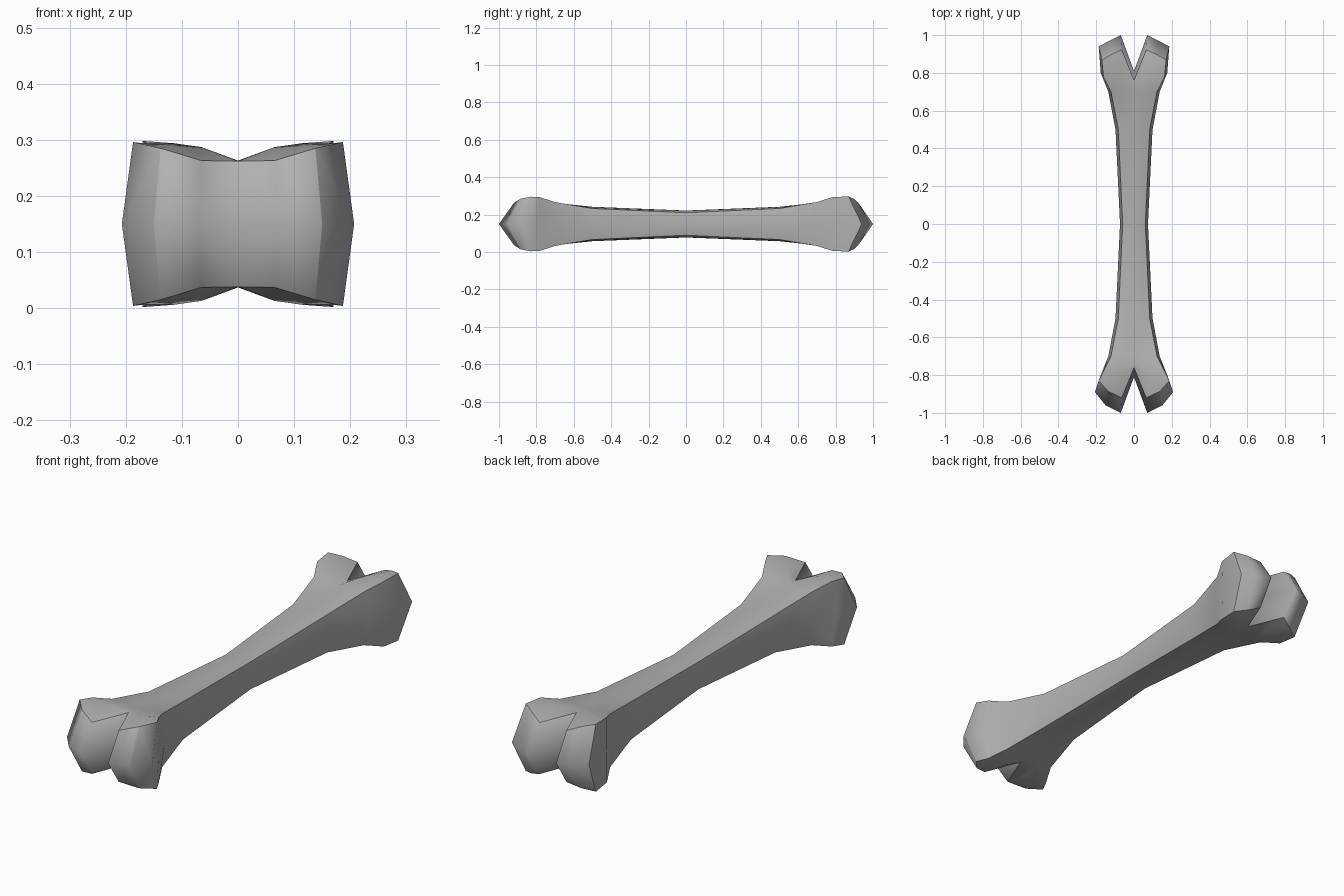
import bpy, bmesh

if "Cube" in bpy.data.objects:
    bpy.data.objects.remove(bpy.data.objects["Cube"])

CZ = 0.15  # height of the bone's centre line

# Shaft station at y: centre height, edge half-width, edge height, mid half-width
def station(y, hc, we, he, wm):
    top = [(we * f, y, hc + (he - hc) * f * f) for f in (0, 0.35, 0.7, 1)]
    return top, (wm, y, 0)

# Flaring row just behind each forked end
def flare(s):
    return [(0, s * .73, .112), (.065, s * .79, .137), (.115, s * .80, .144),
            (.162, s * .78, .143)], (.176, s * .80, 0)

# Forked ends: top rim and bulging middle rim
front_top = [(0, -.76, .112), (.065, -.92, .113), (.138, -.885, .135), (.187, -.83, .146)]
front_mid = [(0, -.81, 0), (.07, -1, 0), (.15, -.96, 0), (.207, -.89, 0)]
back_top = [(0, .76, .112), (.065, .922, .113), (.12, .897, .135), (.17, .868, .148)]
back_mid = [(0, .81, 0), (.07, 1, 0), (.13, .97, 0), (.187, .94, 0)]

middle = [flare(-1), station(-.70, .113, .122, .117, .136),
          station(-.5, .092, .083, .083, .098), station(0, .072, .06, .06, .074),
          station(.5, .092, .083, .083, .098), station(.70, .113, .122, .117, .136),
          flare(1)]

bm = bmesh.new()

# Upper right quarter: top surface
grid = [[bm.verts.new(p) for p in r]
        for r in [front_top] + [m[0] for m in middle] + [back_top]]
for a, b in zip(grid, grid[1:]):
    for j in range(3):
        bm.faces.new((a[j], a[j + 1], b[j + 1], b[j]))

# Wall from the top rim down to the middle plane
rim = grid[0] + [r[3] for r in grid[1:-1]] + grid[-1][::-1]
mid = [bm.verts.new(p) for p in front_mid + [m[1] for m in middle] + back_mid[::-1]]
n = len(rim)
for k in range(n - 1):
    bm.faces.new((rim[k], mid[k], mid[k + 1], rim[k + 1]))

# Crisp rim and outer knuckle corners, smooth elsewhere
for f in bm.faces:
    f.smooth = True
for k in range(n - 1):
    bm.edges.get((rim[k], rim[k + 1])).smooth = False
for k in (2, n - 4):
    bm.edges.get((rim[k], mid[k])).smooth = False

mesh = bpy.data.meshes.new("bone")
bm.to_mesh(mesh)
bm.free()
bone = bpy.data.objects.new("bone", mesh)
bpy.context.collection.objects.link(bone)
bone.location.z = CZ

# Dark grey colour
grey = bpy.data.materials.new("dark_grey")
grey.diffuse_color = (0.44, 0.44, 0.44, 1)
grey.use_nodes = True
grey.node_tree.nodes["Principled BSDF"].inputs["Base Color"].default_value = grey.diffuse_color
mesh.materials.append(grey)

# Mirror left-right and top-bottom
mirror = bone.modifiers.new("mirror", 'MIRROR')
mirror.use_axis = (True, False, True)
mirror.use_mirror_merge = True
mirror.merge_threshold = 0.0005
